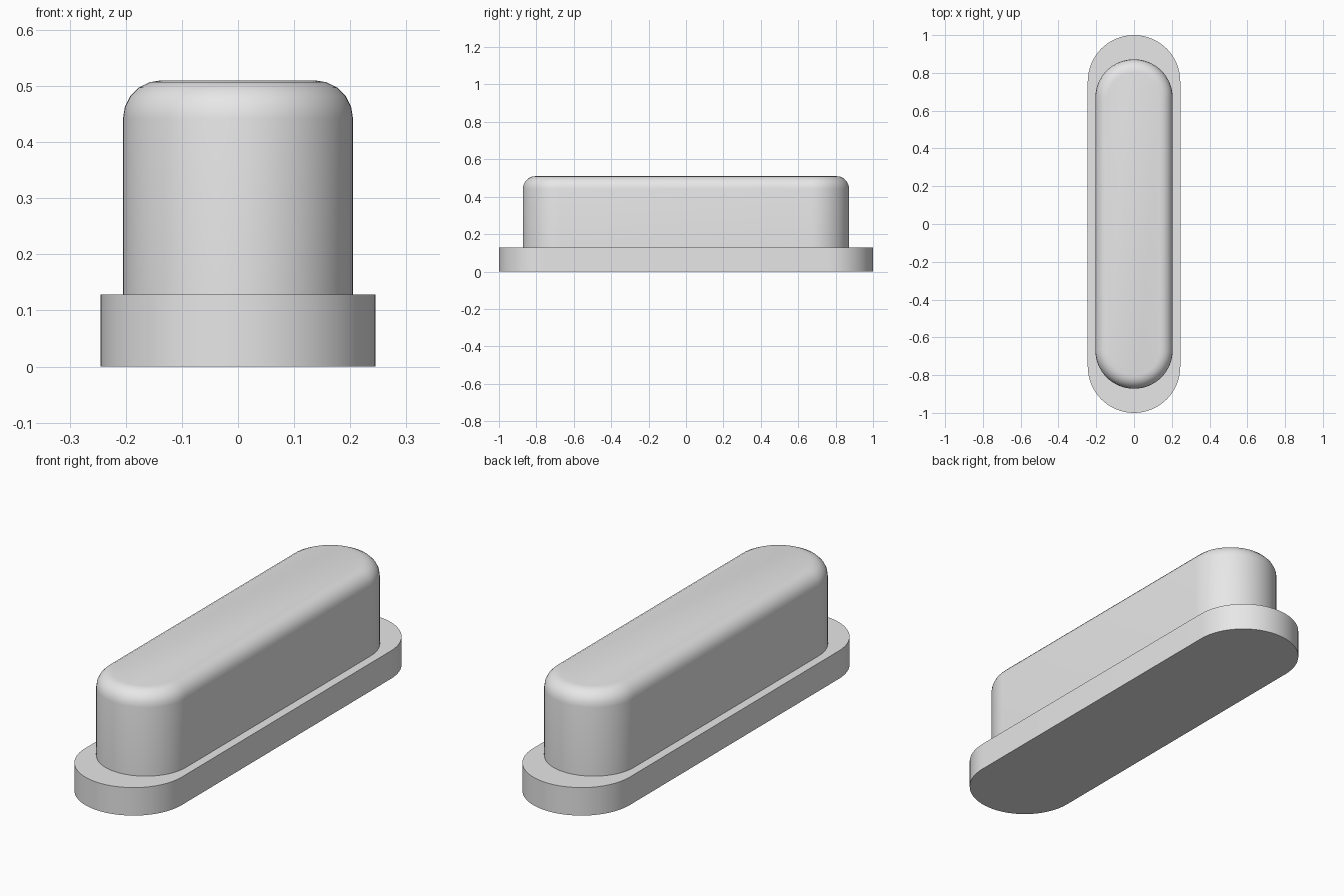
import bpy
import bmesh
from math import pi, sin, cos, radians

cube = bpy.data.objects.get("Cube")
if cube:
    bpy.data.objects.remove(cube, do_unlink=True)

grey = bpy.data.materials.new("light grey")
grey.use_nodes = True
colour = (0.8, 0.8, 0.8, 1)
grey.diffuse_color = colour
grey.node_tree.nodes["Principled BSDF"].inputs["Base Color"].default_value = colour


def capsule_slab(name, radius, half_length, bottom, top, rounding=0, steps=32):
    """Extruded slot outline along y, with an optionally rounded top rim."""
    bm = bmesh.new()
    outline = []
    for end, start in ((1, 0), (-1, pi)):
        for i in range(steps + 1):
            a = start + pi * i / steps
            y = end * (half_length - radius) + radius * sin(a)
            outline.append(bm.verts.new((radius * cos(a), y, bottom)))
    face = bm.faces.new(outline)
    extruded = bmesh.ops.extrude_face_region(bm, geom=[face], use_keep_orig=True)["geom"]
    for v in extruded:
        if isinstance(v, bmesh.types.BMVert):
            v.co.z = top
    bmesh.ops.recalc_face_normals(bm, faces=bm.faces)
    if rounding:
        rim = [e for e in bm.edges if all(v.co.z > top - 0.001 for v in e.verts)]
        bmesh.ops.bevel(bm, geom=rim, offset=rounding, segments=5,
                        profile=0.5, affect='EDGES')
    mesh = bpy.data.meshes.new(name)
    bm.to_mesh(mesh)
    bm.free()
    mesh.materials.append(grey)
    obj = bpy.data.objects.new(name, mesh)
    bpy.context.collection.objects.link(obj)
    bpy.ops.object.select_all(action='DESELECT')
    obj.select_set(True)
    bpy.context.view_layer.objects.active = obj
    bpy.ops.object.shade_smooth_by_angle(angle=radians(35))
    return obj


# Flat flange, and the round-topped body standing on it
capsule_slab("base_flange", 0.245, 1.0, 0, 0.128)
capsule_slab("rounded_body", 0.205, 0.872, 0.1, 0.51, rounding=0.068)
